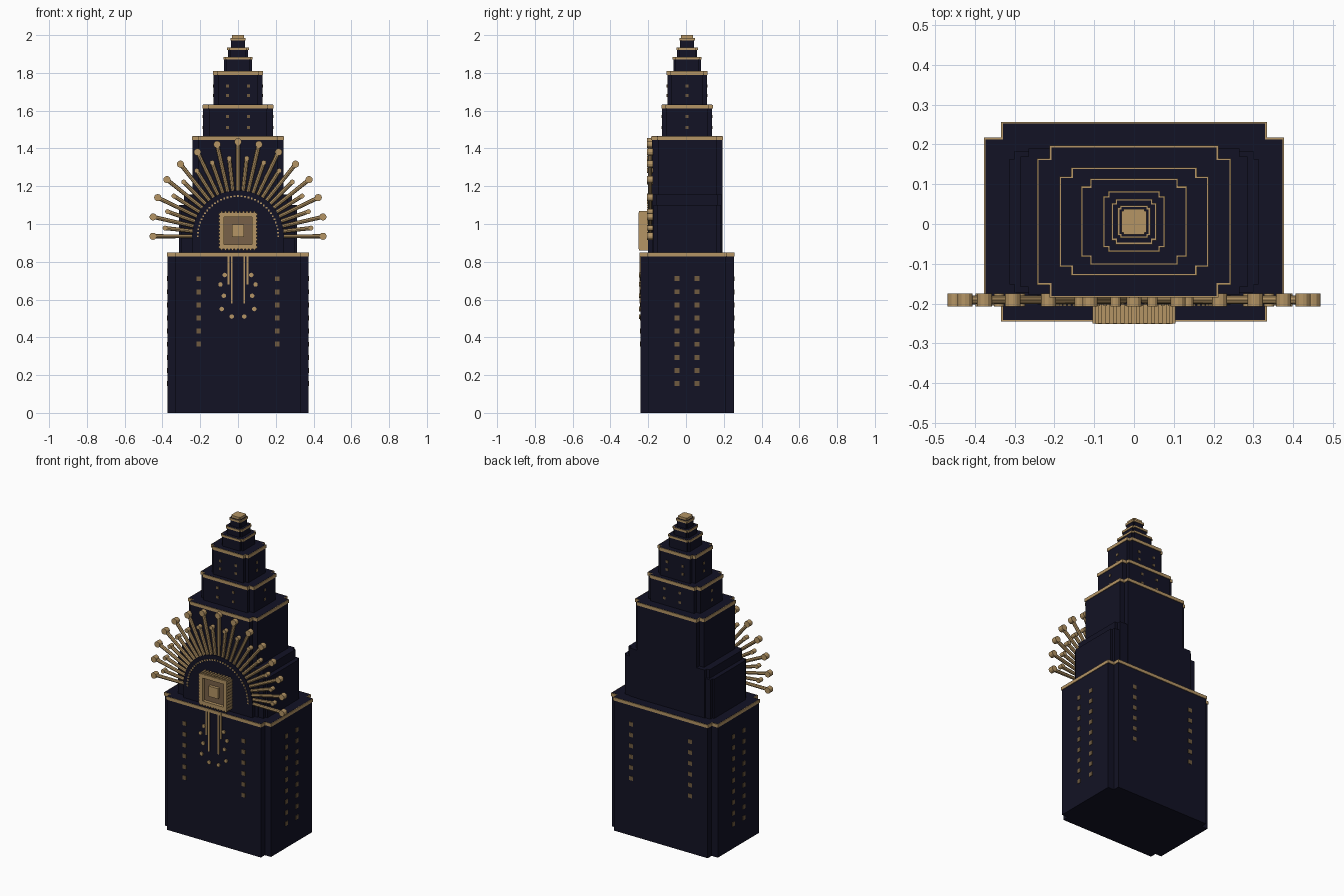
import bpy, bmesh, math
from mathutils import Matrix, Vector

if "Cube" in bpy.data.objects:
    bpy.data.objects.remove(bpy.data.objects["Cube"])

YC = 0.006  # tower axis offset (the emblem sticks out in front)


def mat(name, rgb):
    m = bpy.data.materials.new(name)
    m.diffuse_color = (*rgb, 1)
    m.use_nodes = True
    m.node_tree.nodes["Principled BSDF"].inputs["Base Color"].default_value = m.diffuse_color
    return m


NAVY = mat("midnight_navy", (0.006, 0.006, 0.018))
GOLD = mat("antique_gold", (0.46, 0.30, 0.13))
BROWN = mat("dark_bronze", (0.19, 0.12, 0.065))
WINDOW = mat("dim_window", (0.16, 0.105, 0.05))


def finish(bm, name, m):
    bmesh.ops.recalc_face_normals(bm, faces=bm.faces)
    me = bpy.data.meshes.new(name)
    bm.to_mesh(me)
    bm.free()
    me.materials.append(m)
    ob = bpy.data.objects.new(name, me)
    bpy.context.collection.objects.link(ob)
    return ob


def add_box(bm, x0, x1, y0, y1, z0, z1):
    M = Matrix.Translation(((x0 + x1) / 2, (y0 + y1) / 2, (z0 + z1) / 2)) @ \
        Matrix.Diagonal((x1 - x0, y1 - y0, z1 - z0, 1))
    bmesh.ops.create_cube(bm, size=1, matrix=M)


def add_rod(bm, p, q, r0, r1, n=8):
    p, q = Vector(p), Vector(q)
    d = q - p
    M = Matrix.Translation((p + q) / 2) @ d.to_track_quat('Z', 'Y').to_matrix().to_4x4()
    bmesh.ops.create_cone(bm, cap_ends=True, segments=n, radius1=r0, radius2=r1,
                          depth=d.length, matrix=M)


def prism(bm, pts, vec):
    f = bm.faces.new([bm.verts.new(p) for p in pts])
    r = bmesh.ops.extrude_face_region(bm, geom=[f])
    bmesh.ops.translate(bm, vec=vec,
                        verts=[v for v in r['geom'] if isinstance(v, bmesh.types.BMVert)])


def notched(name, hx, hy, nx, ny, z0, z1, m):
    """Block with stepped-in corners of size nx, ny."""
    q = [(hx, hy - ny), (hx - nx, hy - ny), (hx - nx, hy)]
    pts = []
    for sx, sy in ((1, 1), (-1, 1), (-1, -1), (1, -1)):
        c = [(sx * x, sy * y) for x, y in q]
        pts += c if sx * sy > 0 else c[::-1]
    bm = bmesh.new()
    prism(bm, [(x, y + YC, z0) for x, y in pts], (0, 0, z1 - z0))
    return finish(bm, name, m)


# Stepped tower: half x, half y, notch x, notch y, bottom, top
tiers = [
    (0.373, 0.247, 0.043, 0.040, 0.00, 0.85),
    (0.240, 0.187, 0.032, 0.032, 0.85, 1.465),
    (0.184, 0.132, 0.030, 0.022, 1.465, 1.632),
    (0.129, 0.105, 0.022, 0.020, 1.632, 1.81),
    (0.074, 0.073, 0.012, 0.012, 1.81, 1.885),
    (0.053, 0.053, 0.010, 0.010, 1.885, 1.935),
    (0.037, 0.037, 0.006, 0.006, 1.935, 1.985),
]
for i, (hx, hy, nx, ny, z0, z1) in enumerate(tiers):
    notched(f"tower_tier_{i + 1}", hx, hy, nx, ny, z0, z1, NAVY)
    h = 0.02 if i < 4 else 0.013
    e = 0.004
    notched(f"tier_trim_{i + 1}", hx + e, hy + e, nx, ny, z1 - h - 0.001, z1 - 0.001, GOLD)
notched("top_cap", 0.032, 0.032, 0.005, 0.005, 1.98, 2.0, GOLD)

# Side wings of the second tier
notched("lower_wing", 0.313, 0.178, 0.012, 0.02, 0.85, 1.10, NAVY)
notched("upper_wing", 0.285, 0.184, 0.02, 0.02, 0.85, 1.155, NAVY)

# Window plates
bm = bmesh.new()
W = 0.013


def win_y(x, yface, z, w=W):
    s = -1 if yface < YC else 1
    a, b = sorted((yface - s * 0.004, yface + s * 0.003))
    add_box(bm, x - w, x + w, a, b, z - w, z + w)


def win_x(xface, y, z, w=W):
    add_box(bm, xface - 0.003, xface + 0.003, y - w, y + w, z - w, z + w)


for s in (-1, 1):
    for k in range(6):
        for side in (-1, 1):
            win_y(s * 0.208, YC + side * 0.247, 0.365 + 0.069 * k)
    for k in range(9):
        for dy in (-0.053, 0.053):
            win_x(s * 0.373, YC + dy, 0.155 + 0.0695 * k)
    for (hx, hy, zs) in ((0.184, 0.132, (1.51, 1.57)), (0.129, 0.105, (1.68, 1.73))):
        for z in zs:
            for side in (-1, 1):
                win_y(s * 0.055, YC + side * hy, z, 0.008)
            win_x(s * hx, YC, z, 0.008)
finish(bm, "windows", WINDOW)

# Arched panel behind the emblem
CZ = 0.935
R = 0.243
bm = bmesh.new()
arc = [(R * math.cos(math.pi * i / 32), -0.178, CZ + R * math.sin(math.pi * i / 32))
       for i in range(33)]
prism(bm, arc + [(-R, -0.178, 0.85), (R, -0.178, 0.85)], (0, -0.024, 0))
finish(bm, "arch_panel", NAVY)

# Beaded arch on the panel
bm = bmesh.new()
for i in range(37):
    a = math.pi * i / 36
    x, z = 0.213 * math.cos(a), CZ + 0.213 * math.sin(a)
    add_box(bm, x - 0.0045, x + 0.0045, -0.206, -0.2, z - 0.0045, z + 0.0045)
finish(bm, "arch_beads", GOLD)

# Sunburst: long rays with round ends, shorter rays between
bm = bmesh.new()
YR = -0.191
for i in range(29):
    a = math.pi * i / 28
    c, s = math.cos(a), math.sin(a)
    r = 0.45 + 0.05 * s if i % 2 == 0 else 0.385 + 0.03 * s
    p0, p1 = (R * 0.98 * c, YR, CZ + R * 0.98 * s), (r * c, YR, CZ + r * s)
    add_rod(bm, p0, p1, 0.010, 0.011)
    k = 0.019 if i % 2 == 0 else 0.013
    x, z = p1[0], p1[2]
    add_rod(bm, (x, YR - 0.016, z), (x, YR + 0.016, z), k, k, 12)
finish(bm, "sunburst_rays", GOLD)

# Square emblem: frame, recess, centre block, ridged edge
bm = bmesh.new()
ZB, B, F = 0.965, 0.097, 0.024
for s in (-1, 1):
    a, b = sorted((s * (B - F), s * B))
    add_box(bm, a, b, -0.252, -0.18, ZB - B, ZB + B)
    add_box(bm, -B + F, B - F, -0.252, -0.18, ZB + a, ZB + b)
    for k in range(10):
        t = -0.086 + k * 0.0191
        a, b = sorted((s * (B - 0.005), s * (B + 0.007)))
        add_box(bm, a, b, -0.25, -0.19, ZB + t - 0.005, ZB + t + 0.005)
        add_box(bm, t - 0.005, t + 0.005, -0.25, -0.19, ZB + a, ZB + b)
finish(bm, "emblem_frame", GOLD)
bm = bmesh.new()
add_box(bm, -B + F, B - F, -0.232, -0.18, ZB - B + F, ZB + B - F)
finish(bm, "emblem_recess", BROWN)
bm = bmesh.new()
add_box(bm, -0.033, 0.033, -0.25, -0.225, ZB - 0.033, ZB + 0.033)
finish(bm, "emblem_centre", GOLD)

# Hanging strips and pendant beads on the base front
bm = bmesh.new()
YF = YC - 0.247
for s in (-1, 1):
    for x, z in ((0.033, 0.58), (0.050, 0.68)):
        add_box(bm, s * x - 0.0045, s * x + 0.0045, YF - 0.006, YF + 0.003, z, 0.848)
    for x, z in ((0.033, 0.51), (0.086, 0.55), (0.075, 0.62), (0.093, 0.68), (0.07, 0.73)):
        add_rod(bm, (s * x, YF - 0.007, z), (s * x, YF + 0.003, z), 0.012, 0.012, 10)
finish(bm, "hanging_ornament", GOLD)
